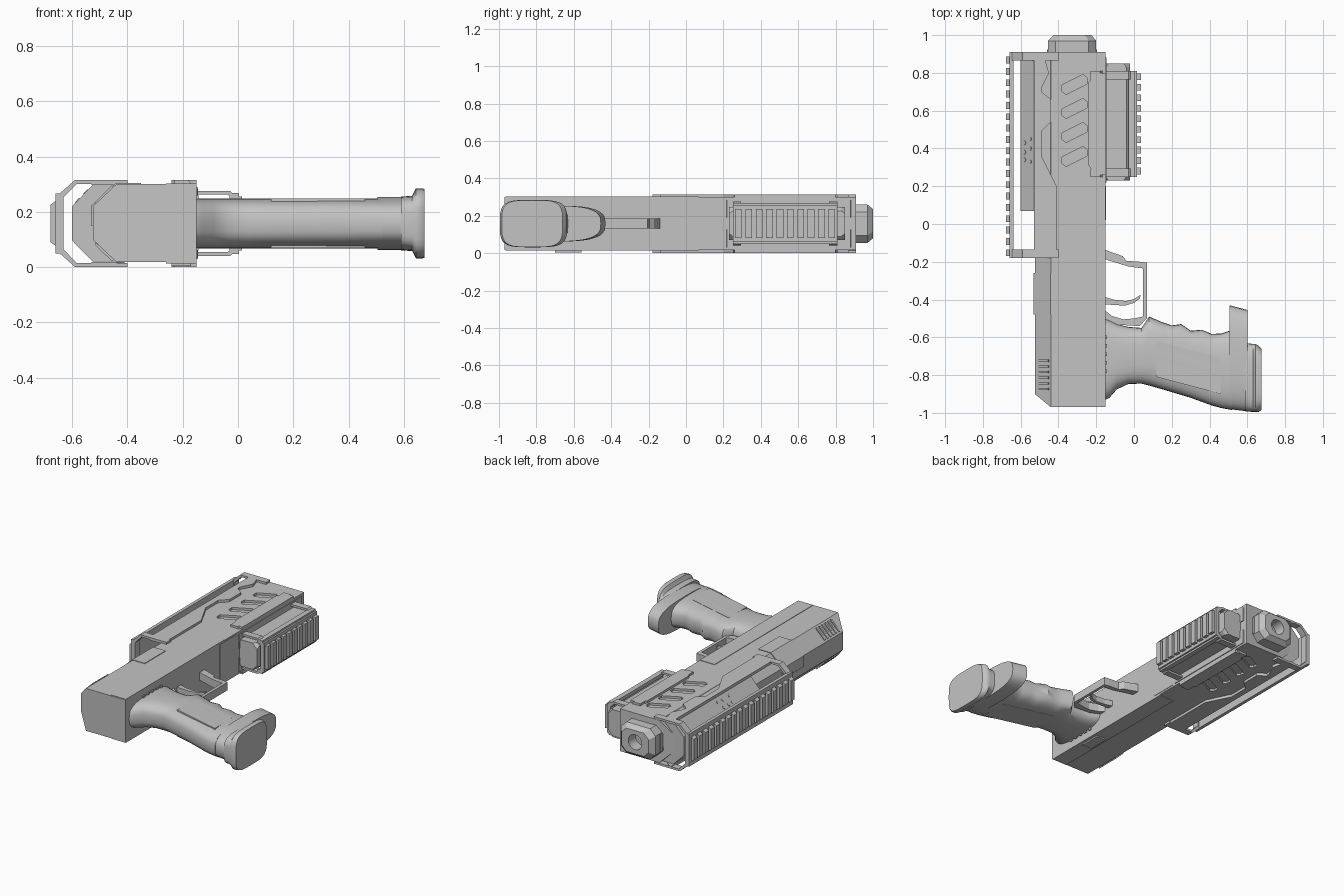
import bpy, bmesh, math
from mathutils import Vector

if "Cube" in bpy.data.objects:
    bpy.data.objects.remove(bpy.data.objects["Cube"])

MID = 0.158  # mid plane of the side-lying body
grey = bpy.data.materials.new("grey")
grey.diffuse_color = (0.55, 0.55, 0.55, 1)
grey.use_nodes = True
grey.node_tree.nodes["Principled BSDF"].inputs["Base Color"].default_value = grey.diffuse_color


def loft(name, rings, smooth=False):
    """Skin a list of equal-length point rings and cap both ends."""
    bm = bmesh.new()
    vs = [[bm.verts.new(p) for p in r] for r in rings]
    n = len(vs[0])
    for a, b in zip(vs, vs[1:]):
        for i in range(n):
            bm.faces.new((a[i], a[(i + 1) % n], b[(i + 1) % n], b[i]))
    bm.faces.new(vs[0])
    bm.faces.new(vs[-1])
    bmesh.ops.recalc_face_normals(bm, faces=bm.faces)
    me = bpy.data.meshes.new(name)
    bm.to_mesh(me)
    bm.free()
    me.materials.append(grey)
    ob = bpy.data.objects.new(name, me)
    bpy.context.collection.objects.link(ob)
    if smooth:
        bpy.ops.object.select_all(action='DESELECT')
        ob.select_set(True)
        bpy.context.view_layer.objects.active = ob
        bpy.ops.object.shade_smooth_by_angle(angle=math.radians(40))
    return ob


def flat(name, pts, z0, z1):
    """Plan outline raised between two heights."""
    return loft(name, [[(x, y, z) for x, y in pts] for z in (z0, z1)])


def run(name, pts, y0, y1):
    """Cross-section (x, z) run along the length."""
    return loft(name, [[(x, y, z) for x, z in pts] for y in (y0, y1)])


def box(name, x0, x1, y0, y1, z0, z1):
    return flat(name, [(x0, y0), (x1, y0), (x1, y1), (x0, y1)], z0, z1)


def both(name, pts, z0, z1):
    """Same outline on the upper and lower flank."""
    flat(name + "_upper", pts, z0, z1)
    flat(name + "_lower", pts, 2 * MID - z1, 2 * MID - z0)


def cut(target, cutter):
    m = target.modifiers.new("cut", 'BOOLEAN')
    m.object = cutter
    m.solver = 'EXACT'
    cutter.hide_render = True
    cutter.hide_viewport = True
    bpy.context.view_layer.objects.active = target
    bpy.ops.object.modifier_apply(modifier=m.name)
    bpy.data.objects.remove(cutter)


def tube(name, c, r, d, axis):
    """Short cylinder centred at c."""
    q = Vector(axis).to_track_quat('Z', 'Y')
    return loft(name, [[Vector(c) + q @ Vector((r * math.cos(t * math.tau / 16), r * math.sin(t * math.tau / 16), h))
                        for t in range(16)] for h in (-d / 2, d / 2)], True)


# main slide with chamfered top edges and sloped rear
sec = [(-.15, .30), (-.44, .30), (-.525, .22), (-.525, .10), (-.44, .018), (-.15, .018)]
slide = loft("slide", [[(x, -.90 if x < -.5 else -.97, z) for x, z in sec],
                       [(x, .88 if x < -.5 else .91, z) for x, z in sec]])
# slanted vents on both flanks
for i in range(4):
    y = .32 + i * .127
    p = [(-.38, y), (-.36, y - .015), (-.25, y + .04), (-.25, y + .075), (-.27, y + .09), (-.38, y + .035)]
    for z in (.30, .018):
        cut(slide, flat("vent_cutter", p, z - .014, z + .014))

# front shroud around the top of the slide
run("front_shroud", [(-.40, .298), (-.525, .298), (-.60, .22), (-.60, .096), (-.525, .02), (-.40, .02)], .07, .88)
for x, y in [(-.58, .43), (-.55, .45), (-.58, .38), (-.55, .40), (-.58, .34), (-.55, .33)]:
    tube("shroud_stud", (x, y, .298 - (-.525 - x) * 1.04), .011, .006, (-.72, 0, .69))

# rear slide panels, frame rails and ejection cover
both("frame_rail", [(-.26, -.965), (-.15, -.965), (-.15, .07), (-.26, .07)], .298, .303)
run("ejection_cover", [(-.35, .304), (-.442, .304), (-.531, .222), (-.531, .15), (-.35, .15)], -.48, -.26)
for i in range(6):
    y = -.88 + i * .03
    for s in (1, -1):
        run("slide_serration", [(x, MID + s * z) for x, z in
            [(-.45, .130), (-.455, .138), (-.518, .076), (-.515, .068)]], y, y + .012)
for i in range(5):
    box("frame_serration", -.16, -.142, -.79 + i * .045, -.77 + i * .045, .06, .26)
box("safety_lever", -.24, -.17, -.70, -.56, .004, .03)
box("frame_step", -.17, -.147, .02, .20, .03, .29)

# muzzle block: chamfered octagon with a bore
def octo(y, x0, x1, z0, z1, c):
    return [(x0 + c, y, z0), (x1 - c, y, z0), (x1, y, z0 + c), (x1, y, z1 - c),
            (x1 - c, y, z1), (x0 + c, y, z1), (x0, y, z1 - c), (x0, y, z0 + c)]

muzzle = loft("muzzle_block", [octo(.86, -.455, -.20, .055, .26, .04), octo(.97, -.455, -.20, .055, .26, .04),
                               octo(1.0, -.425, -.225, .08, .235, .035)])
cut(muzzle, tube("bore_cutter", (-.325, 1.0, MID), .05, .16, (0, 1, 0)))
box("muzzle_collar", -.46, -.195, .90, .925, .10, .215)

# top rail: bent end brackets, flank plates, ribbed plate
def bracket(name, half, t, y0, y1):
    """Open U strip: half is the outer path with height above the mid plane."""
    outer = [(x, MID + h) for x, h in half] + [(x, MID - h) for x, h in reversed(half)]
    s = 1 if half[-1][0] > half[0][0] else -1
    ins = [(x - s * t * (i > 0) * (.5 if i < len(half) - 1 else 1), h - t) for i, (x, h) in enumerate(half)]
    inner = [(x, MID + h) for x, h in ins] + [(x, MID - h) for x, h in reversed(ins)]
    rings = [[(a[0], y0, a[1]), (a[0], y1, a[1]), (b[0], y1, b[1]), (b[0], y0, b[1])] for a, b in zip(outer, inner)]
    loft(name, rings)

for y in (-.18, .865):
    bracket("top_rail_bracket", [(-.40, .157), (-.59, .157), (-.645, .108)], .014, y, y + .045)
both("top_rail_flank", [(-.53, -.18), (-.53, .91), (-.51, .91), (-.47, .87), (-.45, .80), (-.49, .72), (-.49, .70),
     (-.44, .66), (-.44, .54), (-.49, .49), (-.49, .36), (-.41, .20), (-.41, -.14), (-.44, -.18)], .297, .315)
box("top_rail_plate", -.66, -.638, -.18, .91, .05, .266)
for i in range(18):
    y = -.17 + i * .06
    run("top_rail_rib", [(-.65, .07), (-.678, .09), (-.678, .226), (-.65, .246)], y, y + .036)

# lower accessory rail on the underside
both("lower_rail_flank", [(-.15, .26), (-.20, .26), (-.24, .31), (-.24, .75), (-.20, .80), (-.15, .80)], .297, .315)
for y in (.25, .765):
    bracket("lower_rail_bracket", [(-.23, .157), (-.18, .157), (-.145, .118), (-.03, .118), (.004, .092)],
            .014, y, y + .045)
both("lower_rail_edge", [(-.03, .25), (.004, .25), (.004, .81), (-.03, .81)], .245, .268)
both("lower_rail_base", [(-.18, .20), (-.145, .22), (-.145, .88), (-.18, .89)], .19, .285)
loft("accessory_body", [octo(y, -.17, -.02, .07, .246, c) for y, c in ((.23, .035), (.25, .02), (.83, .02), (.85, .035))])
box("lower_rail_plate", -.005, .015, .25, .81, .06, .256)
for i in range(10):
    y = .262 + i * .0555
    box("lower_rail_rib", .01, .036, y, y + .036, .08, .236)

# trigger guard and trigger
flat("trigger_guard", [(-.16, -.135), (-.06, -.17), (-.04, -.195), (.03, -.20), (.068, -.205), (.068, -.50),
     (.03, -.54), (-.15, -.53), (-.15, -.46), (-.12, -.485), (-.06, -.505), (0, -.50), (.048, -.49),
     (.048, -.235), (-.03, -.225), (-.16, -.185)], .132, .185)
flat("trigger", [(-.16, -.385), (-.10, -.402), (-.04, -.408), (0, -.398), (.035, -.375), (.03, -.395), (.0, -.418),
     (-.05, -.432), (-.16, -.425)], .14, .178)

# grip: rounded sections along x (x, front y, back y, half thickness)
def oval(x, yf, yb, h, n=3.0):
    c, r, out = (yf + yb) / 2, (yf - yb) / 2, []
    for k in range(32):
        a = k * math.tau / 32
        u, v = math.cos(a), math.sin(a)
        out.append((x, c + r * math.copysign(abs(u) ** (2 / n), u), MID + h * math.copysign(abs(v) ** (2 / n), v)))
    return out

grip = [(-.16, -.50, -.935), (-.13, -.51, -.92), (-.09, -.53, -.875), (-.03, -.545, -.847), (.04, -.55, -.845),
        (.08, -.49, -.855), (.15, -.52, -.875), (.20, -.537, -.89), (.25, -.53, -.905), (.30, -.565, -.92),
        (.36, -.56, -.942), (.41, -.582, -.96), (.46, -.58, -.974), (.52, -.56, -.985)]
loft("grip", [oval(x, f, b, .09) for x, f, b in grip], True)
flat("grip_panel", [(.12, -.62), (.46, -.71), (.46, -.90), (.12, -.81)], MID - .0895, MID + .0895)
# flared grip foot
loft("magazine_lip", [oval(.505, -.43, -.98, .096), oval(.60, -.455, -.992, .096)], True)
loft("grip_foot", [oval(x, f, b, h, 4) for x, f, b, h in
     ((.59, -.63, -.992, .097), (.63, -.635, -.995, .10), (.643, -.635, -.995, .126), (.66, -.645, -.995, .127),
      (.675, -.66, -.985, .125))], True)
